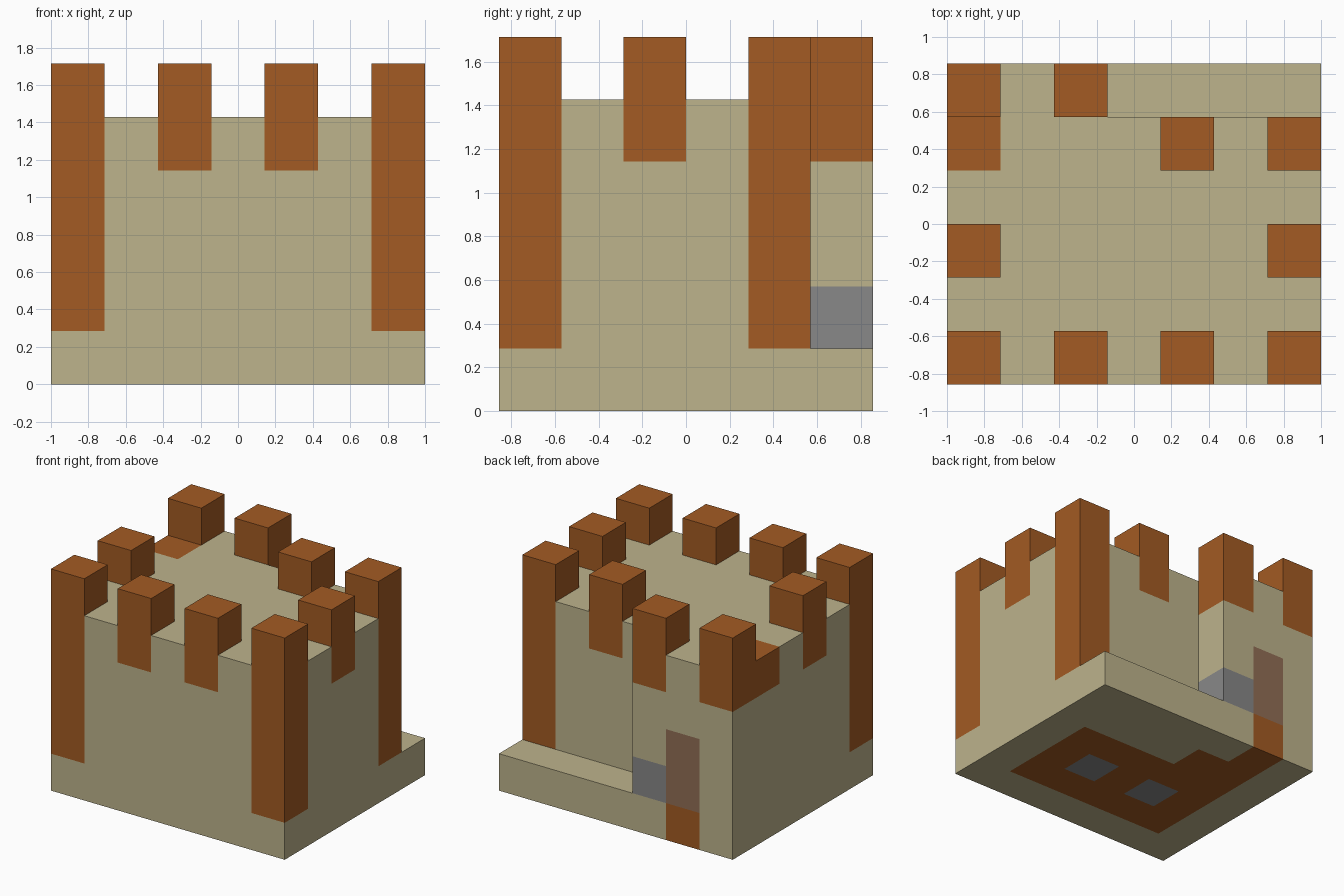
import bpy
import bmesh
from mathutils import Vector
from itertools import product

cube = bpy.data.objects.get("Cube")
if cube:
    bpy.data.objects.remove(cube, do_unlink=True)

UNIT = 2 / 7                     # edge length of one building block
ORIGIN = Vector((-3.5, -3, 0))   # block-grid corner, in blocks


def linear(c):
    c /= 255
    return c / 12.92 if c <= 0.04045 else ((c + 0.055) / 1.055) ** 2.4


def material(name, *rgb):
    mat = bpy.data.materials.new(name)
    mat.use_nodes = True
    colour = (*[linear(c) for c in rgb], 1)
    mat.diffuse_color = colour
    bsdf = mat.node_tree.nodes["Principled BSDF"]
    bsdf.inputs["Base Color"].default_value = colour
    bsdf.inputs["Roughness"].default_value = 0.9
    return mat


SAND = material("sandstone", 189, 179, 140)
BROWN = material("brown_timber", 163, 91, 35)
GREY = material("grey_stone", 136, 136, 136)
DOOR = material("door_wood", 145, 110, 85)

owner = {}   # block position -> part name
parts = {}   # part name -> material


def fill(name, mat, xs, ys, zs):
    """Claim a box of blocks for a part; later parts replace earlier ones."""
    parts[name] = mat
    for cell in product(xs, ys, zs):
        owner[cell] = name


def span(a, b):
    return range(a, b + 1)


# Base slab and the keep, with its raised rear annex
fill("base", SAND, span(0, 6), span(0, 5), [0])
fill("keep", SAND, span(0, 6), span(0, 4), span(1, 4))
fill("rear_annex", SAND, span(0, 2), [5], span(1, 4))

# Timber floor and entrance passage, showing on the underside
fill("timber_floor", BROWN, span(1, 5), span(1, 3), [0])
fill("timber_floor", BROWN, [1, 2], [4], [0])
fill("door_step", BROWN, [1], [5], [0])
fill("floor_stones", GREY, [2, 4], [2], [0])

# Door and the grey block beside it
fill("rear_door", DOOR, [1], [5], [1, 2])
fill("grey_block", GREY, [2], [5], [1])

# Tall corner posts
for name, x, y in (("front_right_post", 0, 0), ("front_left_post", 6, 0),
                   ("back_left_post", 6, 4)):
    fill(name, BROWN, [x], [y], span(1, 5))

# Short merlons around the rim
for name, x, y in (("front_merlon_right", 2, 0), ("front_merlon_left", 4, 0),
                   ("side_merlon_right", 0, 2), ("side_merlon_left", 6, 2),
                   ("back_merlon_left", 4, 4), ("back_merlon_middle", 2, 5),
                   ("back_merlon_corner", 0, 5)):
    fill(name, BROWN, [x], [y], [4, 5])
fill("corner_beam", BROWN, [0], [4], [4])


def build(name, mat):
    """Make a mesh from the outward faces of a part's blocks."""
    bm = bmesh.new()
    for cell in (c for c, part in owner.items() if part == name):
        for axis, side in product(range(3), (0, 1)):
            beside = list(cell)
            beside[axis] += 2 * side - 1
            if tuple(beside) in owner:
                continue
            corners = []
            for u, v in ((0, 0), (1, 0), (1, 1), (0, 1)):
                p = Vector(cell)
                p[axis] += side
                p[(axis + 1) % 3] += u
                p[(axis + 2) % 3] += v
                corners.append(bm.verts.new((p + ORIGIN) * UNIT))
            bm.faces.new(corners if side else corners[::-1])
    bmesh.ops.remove_doubles(bm, verts=bm.verts, dist=0.001)
    mesh = bpy.data.meshes.new(name)
    bm.to_mesh(mesh)
    bm.free()
    mesh.materials.append(mat)
    bpy.context.collection.objects.link(bpy.data.objects.new(name, mesh))


for part_name, part_mat in parts.items():
    build(part_name, part_mat)
